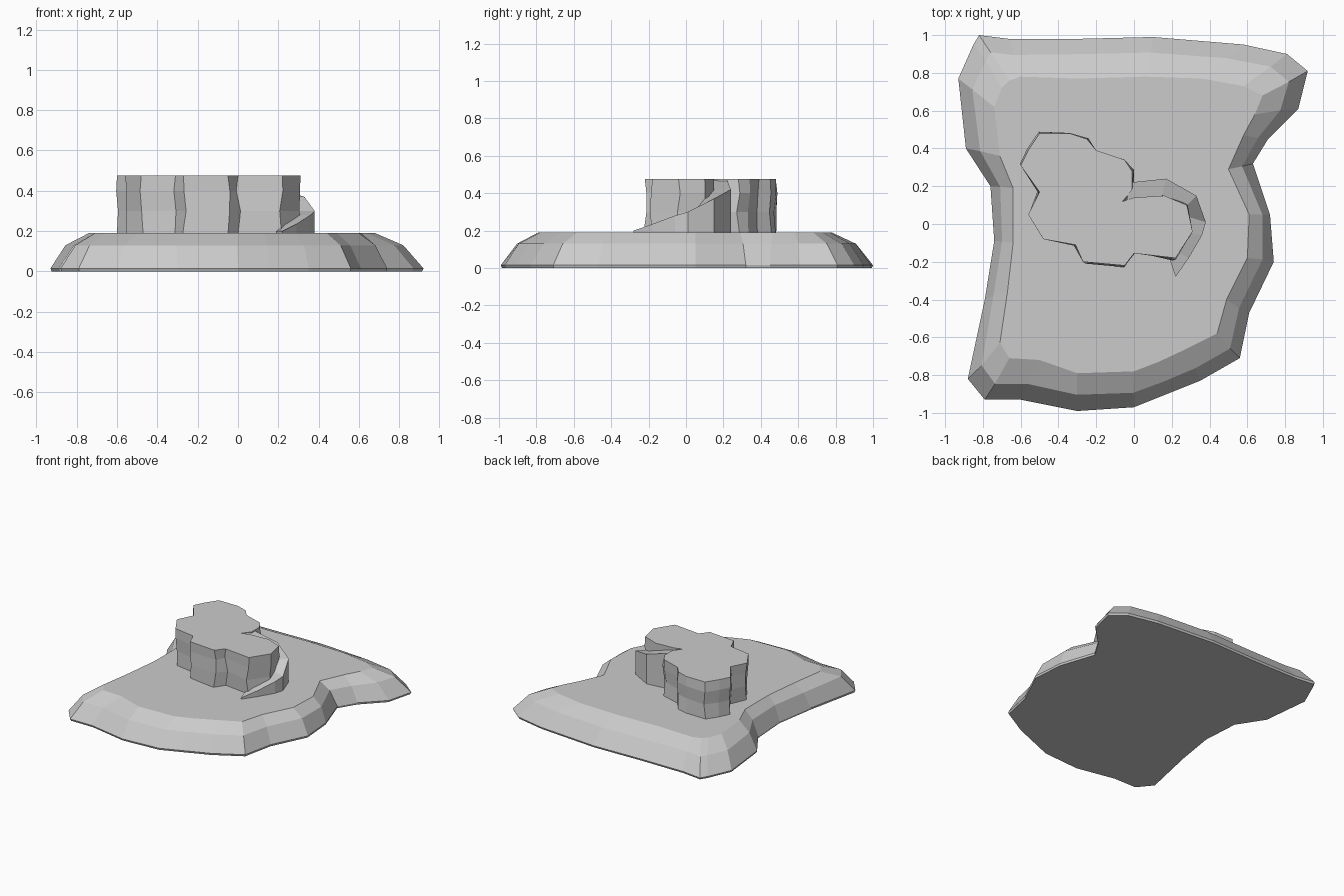
import bpy
import bmesh
import random
from mathutils import Vector

random.seed(4)

default_cube = bpy.data.objects.get("Cube")
if default_cube:
    bpy.data.objects.remove(default_cube, do_unlink=True)

# One plain stone colour
stone = bpy.data.materials.new("stone grey")
stone.use_nodes = True
stone_colour = (0.6, 0.6, 0.6, 1)
stone.diffuse_color = stone_colour
stone.node_tree.nodes["Principled BSDF"].inputs["Base Color"].default_value = stone_colour


def add_ring(mesh, outline, height, wobble=0.0):
    """Add a closed ring of vertices, optionally roughened sideways."""
    ring = []
    for x, y in outline:
        dx = random.uniform(-wobble, wobble)
        dy = random.uniform(-wobble, wobble)
        ring.append(mesh.verts.new((x + dx, y + dy, height)))
    return ring


def bridge_rings(mesh, lower, upper):
    """Join two rings with a band of quads."""
    count = len(lower)
    for i in range(count):
        j = (i + 1) % count
        mesh.faces.new((lower[i], lower[j], upper[j], upper[i]))


def finish_object(mesh, name):
    """Turn the bmesh into a flat shaded stone object."""
    bmesh.ops.recalc_face_normals(mesh, faces=mesh.faces)
    data = bpy.data.meshes.new(name)
    mesh.to_mesh(data)
    mesh.free()
    data.materials.append(stone)
    part = bpy.data.objects.new(name, data)
    bpy.context.collection.objects.link(part)
    return part


def stack_rings(name, rings):
    """Build a closed solid from (outline, height, wobble) layers."""
    mesh = bmesh.new()
    layers = [add_ring(mesh, *ring) for ring in rings]
    for lower, upper in zip(layers, layers[1:]):
        bridge_rings(mesh, lower, upper)
    mesh.faces.new(layers[0][::-1])
    mesh.faces.new(layers[-1])
    return finish_object(mesh, name)


def blend_outlines(first, second, amount):
    return [Vector(a).lerp(Vector(b), amount) for a, b in zip(first, second)]


# Island base: foot outline paired with the rim of its flat top
island_edges = [
    ((-.79, -.93), (-.66, -.71)), ((-.6, -.93), (-.5, -.72)),
    ((-.3, -.99), (-.3, -.79)), ((0, -.97), (0, -.78)),
    ((.15, -.91), (.13, -.73)), ((.35, -.83), (.28, -.66)),
    ((.56, -.71), (.44, -.58)), ((.61, -.47), (.49, -.4)),
    ((.74, -.2), (.6, -.18)), ((.72, .05), (.61, .05)),
    ((.63, .32), (.5, .29)), ((.71, .45), (.58, .47)),
    ((.87, .61), (.64, .58)), ((.92, .81), (.68, .68)),
    ((.81, .9), (.58, .73)), ((.58, .95), (.36, .77)),
    ((.1, .99), (.06, .78)), ((-.3, .98), (-.3, .77)),
    ((-.66, .98), (-.6, .78)), ((-.82, 1), (-.66, .76)),
    ((-.85, .95), (-.7, .72)), ((-.93, .77), (-.74, .62)),
    ((-.89, .4), (-.71, .36)), ((-.76, .2), (-.64, .19)),
    ((-.74, -.09), (-.64, -.1)), ((-.79, -.4), (-.67, -.36)),
    ((-.88, -.82), (-.71, -.63)),
]
foot, rim = zip(*island_edges)
stack_rings("island_base", [
    (blend_outlines(foot, rim, .03), 0, 0),
    (foot, .015, 0),
    (blend_outlines(foot, rim, .4), .13, .006),
    (rim, .19, 0),
])

# Rock tower: lobed plateau with roughened cliffs
tower_top = [
    (-.5, .48), (-.34, .48), (-.25, .45), (-.2, .39), (-.05, .34),
    (-.01, .28), (-.01, .18), (-.06, .12), (0, .14), (.16, .15),
    (.28, .1), (.31, -.04), (.22, -.18), (0, -.155), (-.05, -.22),
    (-.27, -.2), (-.31, -.11), (-.48, -.08), (-.56, .05),
    (-.5, .17), (-.6, .31), (-.56, .39),
]
stack_rings("rock_tower", [
    (tower_top, .18, .01),
    (tower_top, .3, .014),
    (tower_top, .4, .01),
    (tower_top, .475, 0),
])

# Rising path: outer edge climbs around the tower, inner edge meets its wall
path_stations = [
    ((.22, -.28), (.19, -.19), .2), ((.29, -.18), (.23, -.15), .235),
    ((.36, -.06), (.28, -.04), .28), ((.38, .01), (.28, .04), .3),
    ((.33, .15), (.26, .08), .37), ((.17, .24), (.14, .13), .42),
    ((-.02, .22), (-.04, .12), .47),
]
path = bmesh.new()
sections = []
for outer, inner, height in path_stations:
    corners = ((outer, .18), (inner, .18), (inner, height), (outer, height))
    sections.append([path.verts.new((*point, z)) for point, z in corners])
for near, far in zip(sections, sections[1:]):
    bridge_rings(path, near, far)
path.faces.new(sections[0][::-1])
path.faces.new(sections[-1])
finish_object(path, "rising_path")
